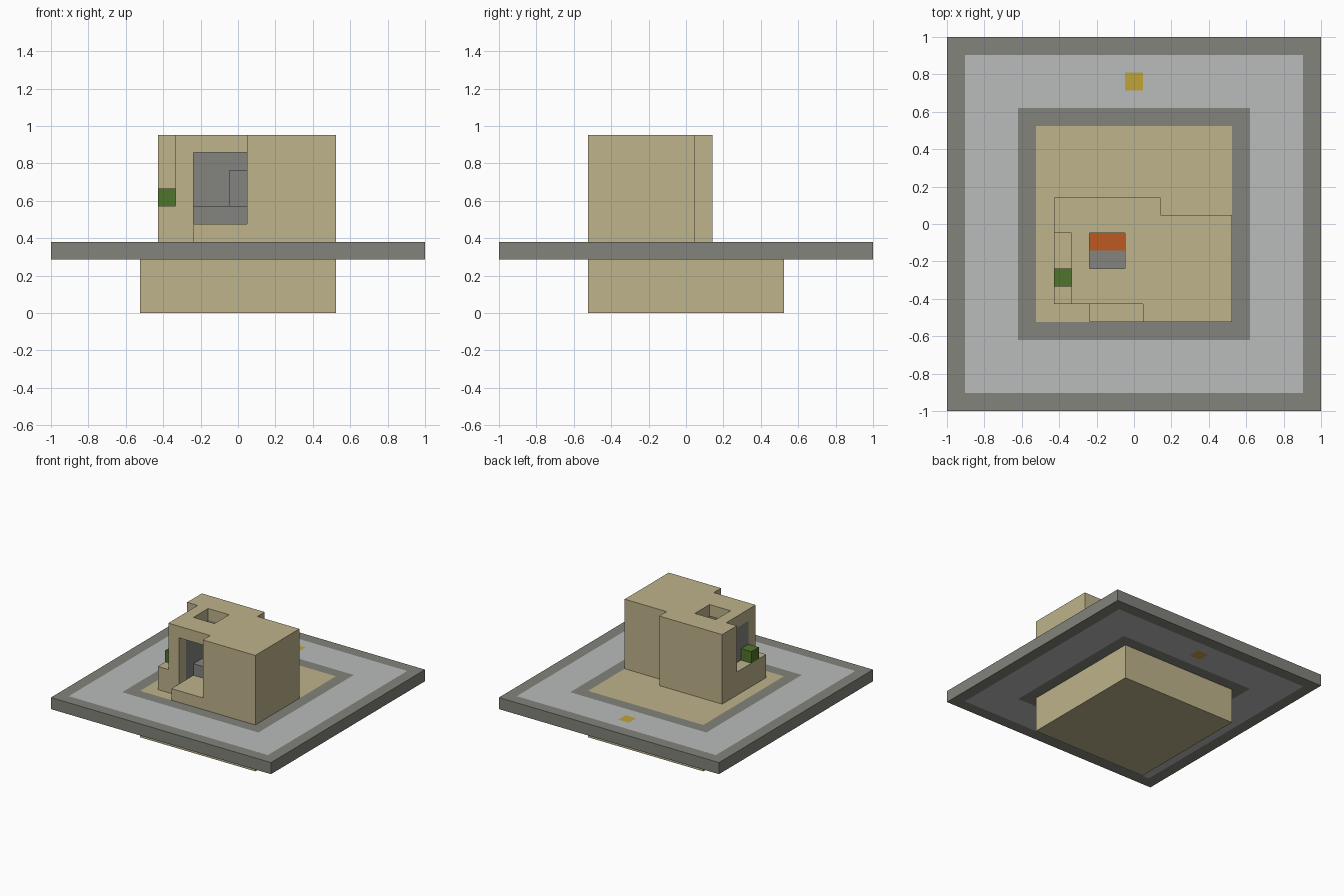
import bpy, bmesh
from mathutils import Vector

cube = bpy.data.objects.get("Cube")
if cube:
    bpy.data.objects.remove(cube, do_unlink=True)

U = 2 / 21  # edge of one building block


def material(name, *srgb):
    linear = [((c / 255 + 0.055) / 1.055) ** 2.4 for c in srgb]
    mat = bpy.data.materials.new(name)
    mat.use_nodes = True
    mat.diffuse_color = (*linear, 1)
    mat.node_tree.nodes["Principled BSDF"].inputs["Base Color"].default_value = (*linear, 1)
    return mat


sand = material("sandstone", 190, 179, 139)
edge = material("edge_stone", 130, 131, 123)
pale = material("pale_paving", 186, 188, 187)
grey = material("hearth_stone", 131, 131, 127)
fire = material("fire_orange", 190, 90, 34)
leaf = material("leaf_green", 79, 117, 44)
gold = material("gold", 192, 164, 54)

cells = {}  # block position -> (part name, material)


def fill(part, mat, x, y, z):
    """Fill an inclusive range of blocks."""
    for i in range(x[0], x[1] + 1):
        for j in range(y[0], y[1] + 1):
            for k in range(z[0], z[1] + 1):
                cells[i, j, k] = (part, mat)


def carve(x, y, z):
    for i, j, k in list(cells):
        if x[0] <= i <= x[1] and y[0] <= j <= y[1] and z[0] <= k <= z[1]:
            del cells[i, j, k]


# Foundation block and square slab with concentric paving bands
fill("foundation", sand, (-5, 5), (-5, 5), (0, 2))
for half, mat in ((10, edge), (9, pale), (6, edge), (5, sand)):
    fill("slab", mat, (-half, half), (-half, half), (3, 3))
fill("slab", gold, (0, 0), (8, 8), (3, 3))

# House mass with the stepped back
fill("house", sand, (-4, 5), (-5, 0), (4, 9))
fill("house", sand, (-4, 1), (1, 1), (4, 9))

# Set-back front corner, front sill and side ledge
carve((-4, -3), (-5, -5), (4, 9))
carve((-2, 0), (-5, -5), (5, 9))
carve((-4, -4), (-4, -1), (6, 9))

# Stone lining, open room and chimney hole
fill("house", grey, (-3, 1), (-3, 0), (5, 8))
carve((-2, 0), (-4, -1), (5, 8))
carve((-2, -1), (-2, -1), (9, 9))

# Hearth, fire bed and stone pillar
fill("hearth", grey, (-2, 0), (-2, -1), (5, 5))
fill("fire_bed", fire, (-2, -1), (-1, -1), (5, 5))
fill("hearth", grey, (0, 0), (-1, -1), (6, 7))

# Plant on the side ledge
fill("plant", leaf, (-4, -4), (-3, -3), (6, 6))


def build(part):
    """Skin the exposed block faces of one part."""
    bm = bmesh.new()
    mats = []
    for pos, (owner, mat) in cells.items():
        if owner != part:
            continue
        if mat not in mats:
            mats.append(mat)
        centre = Vector((pos[0], pos[1], pos[2] + 0.5))
        for axis in range(3):
            for sign in (-1, 1):
                step = Vector((0, 0, 0))
                step[axis] = sign
                if tuple(int(p + s) for p, s in zip(pos, step)) in cells:
                    continue
                a, b = Vector((0, 0, 0)), Vector((0, 0, 0))
                a[(axis + 1) % 3] = sign
                b[(axis + 2) % 3] = 1
                corners = [centre + (step + d) / 2 for d in (-a - b, a - b, a + b, b - a)]
                face = bm.faces.new([bm.verts.new(c * U) for c in corners])
                face.material_index = mats.index(mat)
    bmesh.ops.remove_doubles(bm, verts=bm.verts, dist=U / 100)
    mesh = bpy.data.meshes.new(part)
    bm.to_mesh(mesh)
    bm.free()
    for mat in mats:
        mesh.materials.append(mat)
    bpy.context.collection.objects.link(bpy.data.objects.new(part, mesh))


for part in ("foundation", "slab", "house", "hearth", "fire_bed", "plant"):
    build(part)
